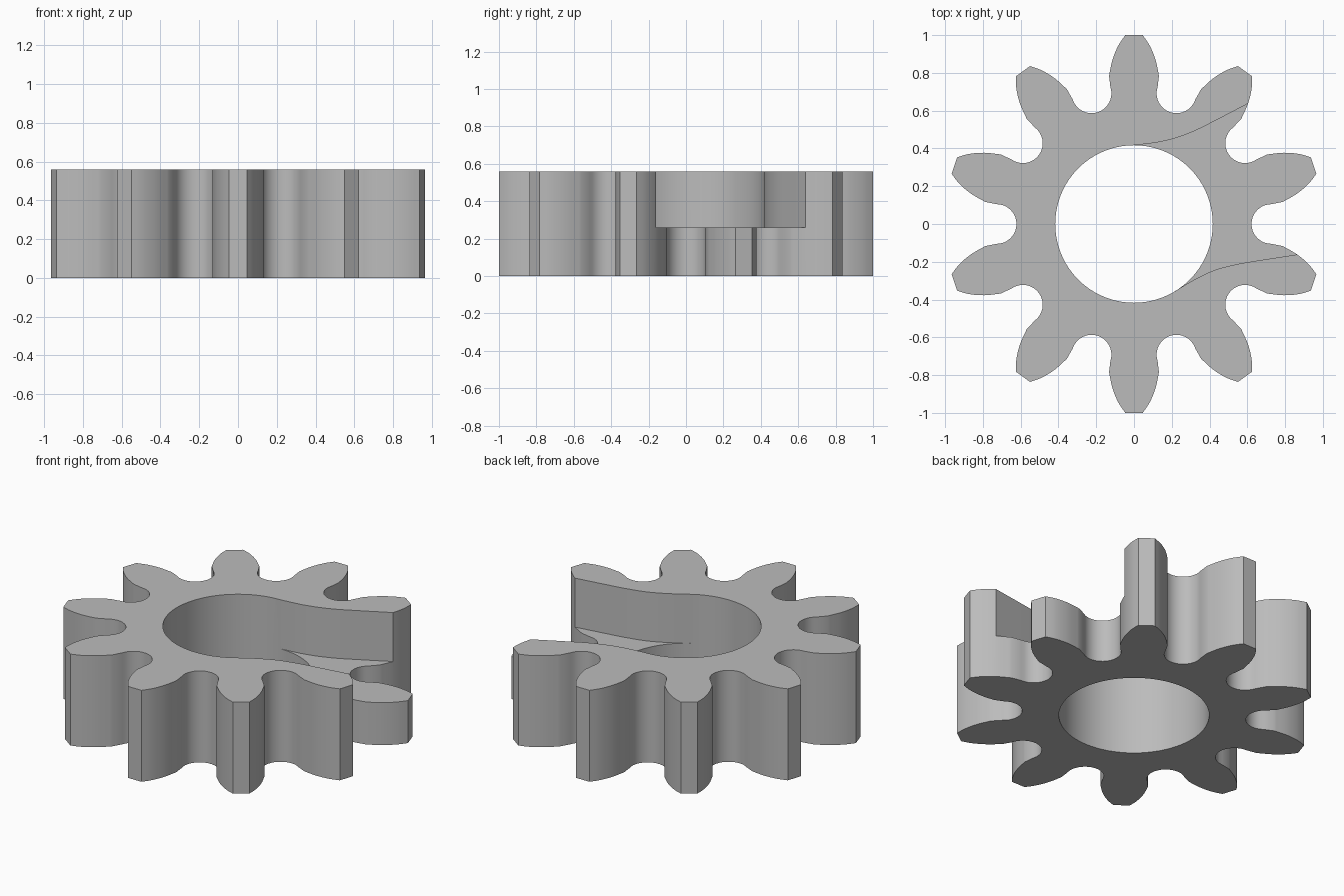
import bpy, bmesh, math

if "Cube" in bpy.data.objects:
    bpy.data.objects.remove(bpy.data.objects["Cube"])

HEIGHT, FLOOR, BORE, TEETH = 0.56, 0.26, 0.417, 10


def prism(name, outline, z0, z1):
    """Extrude a flat outline between two heights."""
    bm = bmesh.new()
    face = bm.faces.new([bm.verts.new((x, y, z0)) for x, y in outline])
    top = bmesh.ops.extrude_face_region(bm, geom=[face])["geom"]
    verts = [v for v in top if isinstance(v, bmesh.types.BMVert)]
    bmesh.ops.translate(bm, vec=(0, 0, z1 - z0), verts=verts)
    bmesh.ops.recalc_face_normals(bm, faces=bm.faces)
    mesh = bpy.data.meshes.new(name)
    bm.to_mesh(mesh)
    bm.free()
    obj = bpy.data.objects.new(name, mesh)
    bpy.context.collection.objects.link(obj)
    return obj


def smooth_path(pts, steps=6):
    """Catmull-Rom curve through the points."""
    p = [pts[0]] + pts + [pts[-1]]
    out = []
    for i in range(1, len(p) - 2):
        for s in range(steps):
            t = s / steps
            out.append(tuple(0.5 * (2 * b + (c - a) * t + (2 * a - 5 * b + 4 * c - d) * t * t
                                    + (3 * b - a - 3 * c + d) * t ** 3)
                             for a, b, c, d in zip(p[i - 1], p[i], p[i + 1], p[i + 2])))
    return out + [pts[-1]]


# One gap along +x: half tooth flank, round root, half tooth flank
def turn(x, y, a):
    return (x * math.cos(a) - y * math.sin(a), x * math.sin(a) + y * math.cos(a))


half = math.pi / TEETH
flank = smooth_path([(1.0, 0.046), (0.945, 0.083), (0.87, 0.114), (0.785, 0.132)], 4)
lower = [turn(r, w, -half) for r, w in flank]
root = [(0.727 - 0.105 * math.sin(t), -0.105 * math.cos(t))
        for t in [math.pi * i / 16 for i in range(17)]]
upper = [(x, -y) for x, y in reversed(lower)]
gap = lower + root + upper
outline = [turn(x, y, 2 * half * k) for k in range(TEETH) for x, y in gap]
gear = prism("gear", outline, 0, HEIGHT)

# Centre bore
circle = [(BORE * math.cos(math.tau * i / 72), BORE * math.sin(math.tau * i / 72)) for i in range(72)]
bore = prism("bore_cutter", circle, -0.2, HEIGHT + 0.2)

# Curved channel from the bore out to the rim, in the upper part only
low_side = smooth_path([(0.212, -0.359), (0.32, -0.294), (0.43, -0.243), (0.54, -0.214),
                        (0.64, -0.196), (0.873, -0.16)])
high_side = smooth_path([(0.0, BORE), (0.15, 0.437), (0.296, 0.482), (0.455, 0.56), (0.608, 0.64)])
channel = prism("channel_cutter",
                [(0, 0)] + low_side + [(1.2, -0.11), (1.2, 0.95)] + high_side[::-1],
                FLOOR, HEIGHT + 0.2)

for cutter in (bore, channel):
    mod = gear.modifiers.new(cutter.name, "BOOLEAN")
    mod.operation, mod.solver, mod.object = "DIFFERENCE", "EXACT", cutter
bpy.context.view_layer.update()
result = bpy.data.meshes.new_from_object(gear.evaluated_get(bpy.context.evaluated_depsgraph_get()))
gear.modifiers.clear()
gear.data = result
for cutter in (bore, channel):
    bpy.data.objects.remove(cutter)

# Plain grey finish
grey = bpy.data.materials.new("grey")
grey.diffuse_color = (0.5, 0.5, 0.5, 1)
grey.use_nodes = True
grey.node_tree.nodes["Principled BSDF"].inputs["Base Color"].default_value = grey.diffuse_color
gear.data.materials.clear()
gear.data.materials.append(grey)
bpy.context.view_layer.objects.active = gear
gear.select_set(True)
bpy.ops.object.shade_smooth_by_angle(angle=math.radians(30))
